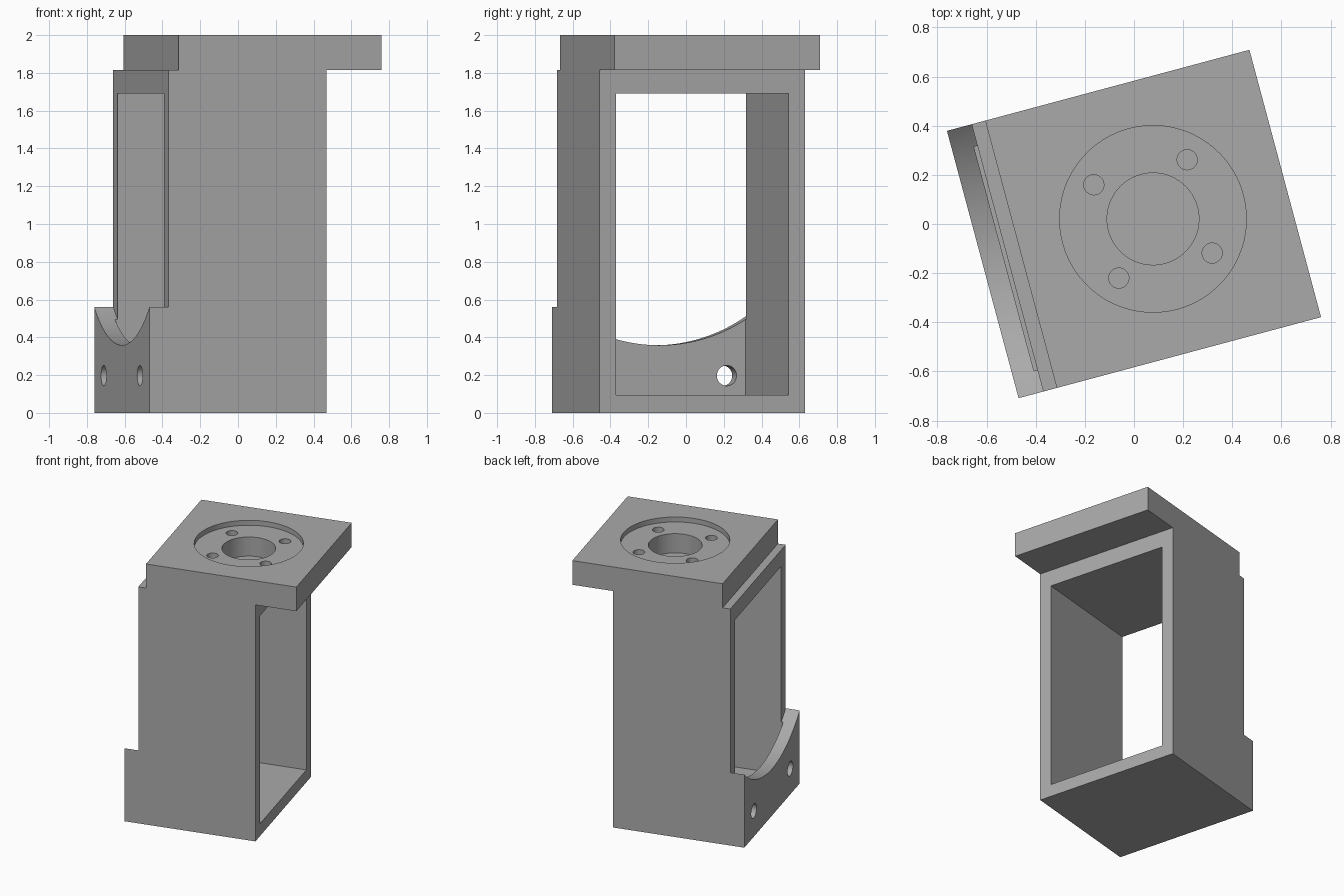
import bpy, bmesh, math
from mathutils import Matrix, Vector

cube = bpy.data.objects.get("Cube")
if cube:
    bpy.data.objects.remove(cube, do_unlink=True)

HALF = 0.563                       # half depth of the bracket
TURN = Matrix.Rotation(math.radians(15), 4, 'Z')

grey = bpy.data.materials.new("plain grey")
grey.use_nodes = True
colour = (0.4, 0.4, 0.4, 1)
grey.diffuse_color = colour
grey.node_tree.nodes["Principled BSDF"].inputs["Base Color"].default_value = colour


def finish(name, bm):
    bmesh.ops.recalc_face_normals(bm, faces=bm.faces)
    bm.transform(TURN)
    mesh = bpy.data.meshes.new(name)
    bm.to_mesh(mesh)
    bm.free()
    mesh.materials.append(grey)
    obj = bpy.data.objects.new(name, mesh)
    bpy.context.collection.objects.link(obj)
    return obj


def cylinder(name, radius, start, end, segments=64):
    """Cylinder running from start to end."""
    start, end = Vector(start), Vector(end)
    axis = end - start
    bm = bmesh.new()
    place = Matrix.Translation((start + end) / 2) @ axis.to_track_quat('Z', 'Y').to_matrix().to_4x4()
    bmesh.ops.create_cone(bm, cap_ends=True, segments=segments, radius1=radius,
                          radius2=radius, depth=axis.length, matrix=place)
    return finish(name, bm)


def prism(name, outline, half):
    """Side outline (x, z) extruded across the depth."""
    bm = bmesh.new()
    face = bm.faces.new([bm.verts.new((x, -half, z)) for x, z in outline])
    made = bmesh.ops.extrude_face_region(bm, geom=[face])["geom"]
    bmesh.ops.translate(bm, vec=(0, 2 * half, 0),
                        verts=[v for v in made if isinstance(v, bmesh.types.BMVert)])
    return finish(name, bm)


# Body, overhanging top plate and stepped foot
bracket = prism("motor_bracket", [
    (-0.637, 0), (0.334, 0), (0.334, 1.815), (0.637, 1.815), (0.637, 2),
    (-0.476, 2), (-0.476, 1.815), (-0.533, 1.815), (-0.533, 0.56), (-0.637, 0.56)], HALF)

# Rectangular opening, which leaves the foot wall standing
cutters = [prism("opening_cutter", [(-0.548, 0.095), (0.5, 0.095), (0.5, 1.69), (-0.548, 1.69)], 0.472)]

# Curved saddle in the foot
sag = 0.202
radius = (HALF ** 2 + sag ** 2) / (2 * sag)
height = 0.56 - sag + radius
cutters.append(cylinder("saddle_cutter", radius, (-0.8, 0, height), (-0.533, 0, height), 192))

# Screw holes in the foot wall
for side in (-1, 1):
    cutters.append(cylinder("foot_hole_cutter", 0.054, (-0.8, side * 0.37, 0.197), (-0.4, side * 0.37, 0.197), 32))

# Round recess, centre bore and four screw holes in the top plate
for r, floor in ((0.38, 1.962), (0.187, 1.815)):
    cutters.append(cylinder("bore_cutter", r, (0.08, 0, floor), (0.08, 0, 2.1)))
for i in range(4):
    a = math.radians(45 + 90 * i)
    x, y = 0.08 + 0.278 * math.cos(a), 0.278 * math.sin(a)
    cutters.append(cylinder("plate_hole_cutter", 0.041, (x, y, 1.815), (x, y, 2.1), 32))

# Cut everything, then drop the cutters
for cutter in cutters:
    mod = bracket.modifiers.new("cut", 'BOOLEAN')
    mod.operation = 'DIFFERENCE'
    mod.solver = 'EXACT'
    mod.object = cutter
bpy.context.view_layer.update()
cut_mesh = bpy.data.meshes.new_from_object(bracket.evaluated_get(bpy.context.evaluated_depsgraph_get()))
bracket.modifiers.clear()
bracket.data = cut_mesh
for cutter in cutters:
    bpy.data.objects.remove(cutter, do_unlink=True)

# Smooth round walls, crisp edges
bpy.ops.object.select_all(action='DESELECT')
bracket.select_set(True)
bpy.context.view_layer.objects.active = bracket
bpy.ops.object.shade_smooth_by_angle(angle=math.radians(30))
